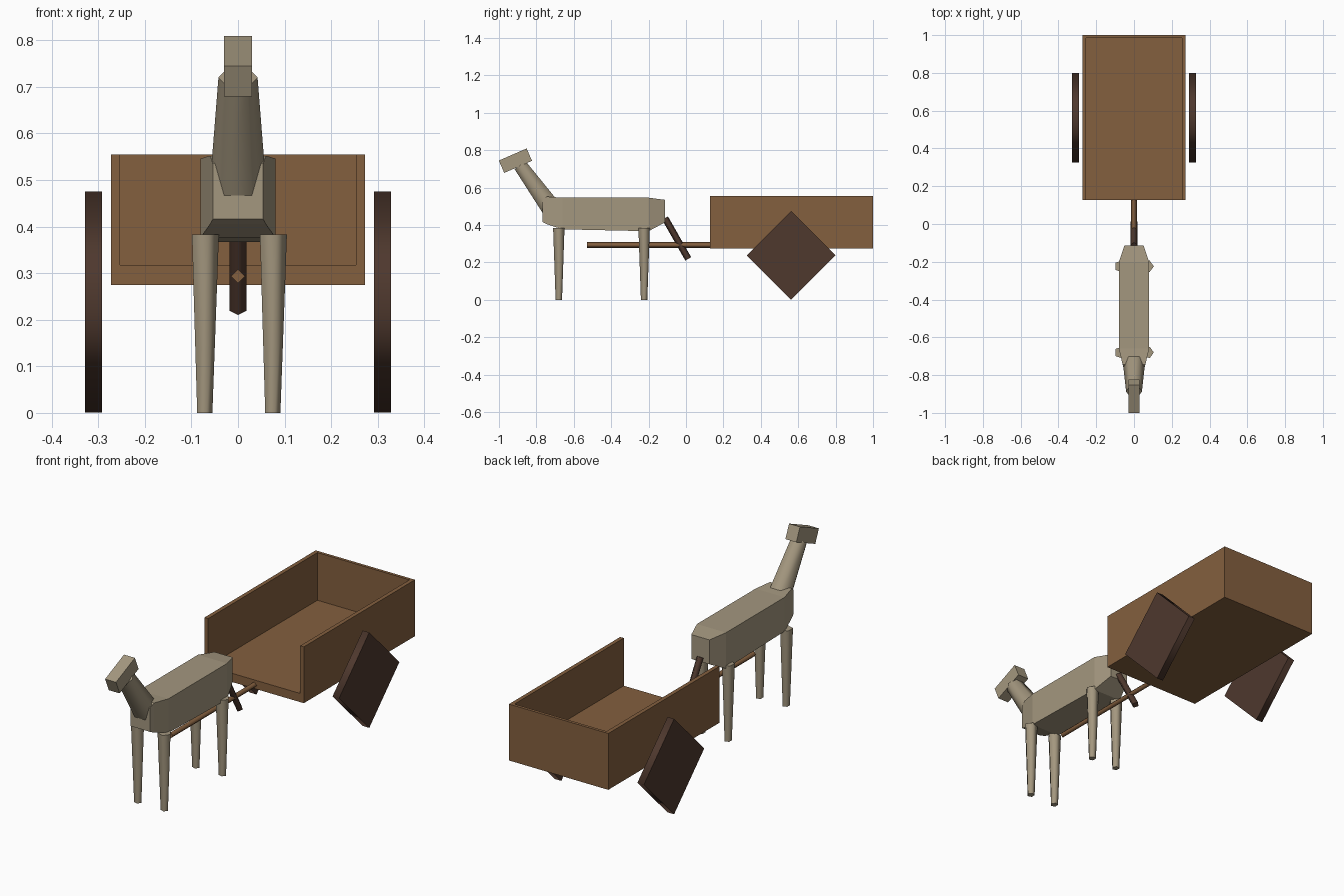
import bpy, math
from mathutils import Vector

cube = bpy.data.objects.get("Cube")
if cube:
    bpy.data.objects.remove(cube, do_unlink=True)


def material(name, colour):
    m = bpy.data.materials.new(name)
    m.use_nodes = True
    m.diffuse_color = (*colour, 1)
    bsdf = next(n for n in m.node_tree.nodes if n.type == 'BSDF_PRINCIPLED')
    bsdf.inputs["Base Color"].default_value = (*colour, 1)
    return m


wood = material("cart_brown", (0.23, 0.115, 0.049))
dark = material("dark_brown", (0.077, 0.04, 0.027))
hide = material("beige_hide", (0.37, 0.31, 0.212))


def loft(name, rings, mat, smooth=False):
    """Skin equal-sized rings of points and cap both ends."""
    n = len(rings[0])
    verts = [p for ring in rings for p in ring]
    faces = [tuple(range(n))[::-1], tuple(range(len(verts) - n, len(verts)))]
    for r in range(len(rings) - 1):
        for i in range(n):
            a, b = r * n + i, r * n + (i + 1) % n
            faces.append((a, b, b + n, a + n))
    me = bpy.data.meshes.new(name)
    me.from_pydata(verts, [], faces)
    me.materials.append(mat)
    for p in me.polygons:
        p.use_smooth = smooth and p.index > 1
    ob = bpy.data.objects.new(name, me)
    bpy.context.collection.objects.link(ob)
    return ob


def rod(name, start, end, r0, r1, sides, mat, u=(1, 0, 0)):
    """Tapered rod whose first corner points along u."""
    start, end, u = Vector(start), Vector(end), Vector(u)
    v = (end - start).normalized().cross(u)
    rings = []
    for c, r in ((start, r0), (end, r1)):
        angles = [math.tau * i / sides for i in range(sides)]
        rings.append([c + r * (math.cos(a) * u + math.sin(a) * v) for a in angles])
    return loft(name, rings, mat, smooth=True)


def box(name, lo, hi, mat):
    (x0, y0, z0), (x1, y1, z1) = lo, hi
    rings = [[(x0, y0, z), (x1, y0, z), (x1, y1, z), (x0, y1, z)] for z in (z0, z1)]
    return loft(name, rings, mat)


# Cart bed, open at the front
W, FRONT, BACK, LOW, FLOOR, TOP = 0.273, 0.127, 1.0, 0.275, 0.318, 0.555
box("cart_floor", (-W, FRONT, LOW), (W, BACK, FLOOR), wood)
box("cart_back", (-W, BACK - 0.015, FLOOR), (W, BACK, TOP), wood)
for side, x in (("right", -W), ("left", W - 0.02)):
    box(side + "_cart_side", (x, FRONT, FLOOR), (x + 0.02, BACK - 0.015, TOP), wood)

# Four-cornered wheels and the pulling shaft
for side, x in (("right", -0.328), ("left", 0.292)):
    rod(side + "_wheel", (x, 0.562, 0.238), (x + 0.036, 0.562, 0.238),
        0.237, 0.237, 4, dark, u=(0, 1, 0))
rod("shaft", (0, -0.53, 0.293), (0, FRONT, 0.293), 0.015, 0.015, 4, wood)

# Animal body: sections of (y, half width, bottom, top)
sections = [(-0.768, 0.054, 0.416, 0.535), (-0.745, 0.06, 0.405, 0.552),
            (-0.66, 0.08, 0.377, 0.546), (-0.2, 0.08, 0.367, 0.546),
            (-0.113, 0.05, 0.414, 0.535)]
loft("body", [[(-w, y, b), (-w, y, t), (w, y, t), (w, y, b)]
              for y, w, b, t in sections], hide)

# Neck, head and tail
rod("neck", (0, -0.723, 0.493), (0, -0.887, 0.72), 0.06, 0.042, 6, hide)
head = box("head", (-0.03, -0.081, -0.036), (0.03, 0.081, 0.036), hide)
head.location = (0, -0.912, 0.744)
head.rotation_euler.x = math.radians(23.5)
rod("tail", (0, -0.112, 0.437), (0, 0.012, 0.219), 0.018, 0.018, 4, dark)

# Legs
for end, y in (("front", -0.68), ("rear", -0.224)):
    for side, x in (("right", -0.073), ("left", 0.073)):
        rod(f"{end}_{side}_leg", (x, y, 0), (x, y, 0.383), 0.018, 0.032, 5, hide)

# Consistent outward normals
import bmesh
for ob in bpy.context.collection.objects:
    if ob.type == 'MESH':
        bm = bmesh.new()
        bm.from_mesh(ob.data)
        bmesh.ops.recalc_face_normals(bm, faces=bm.faces)
        bm.to_mesh(ob.data)
        bm.free()
